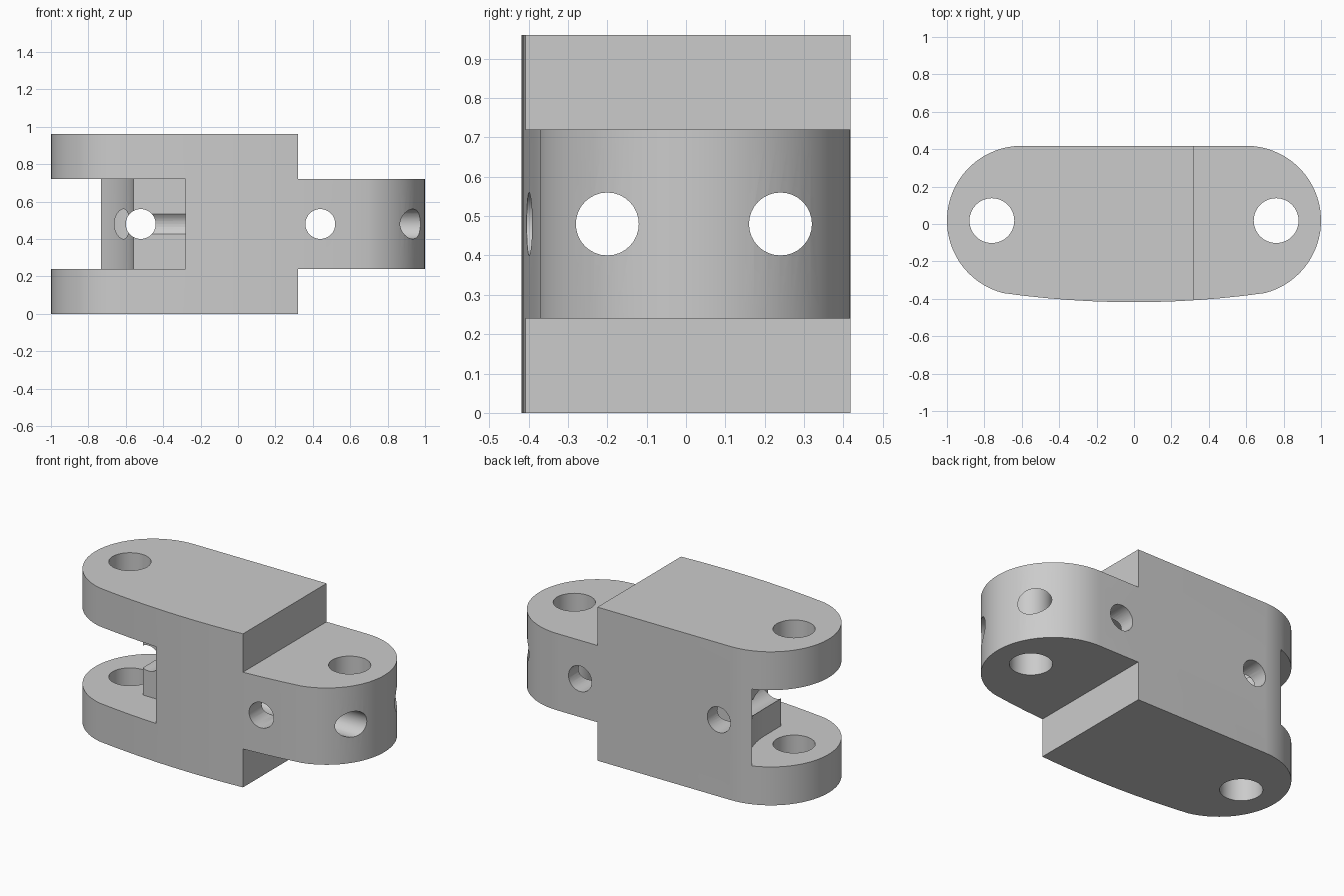
import bpy, bmesh, math
from mathutils import Matrix

default = bpy.data.objects.get("Cube")
if default:
    bpy.data.objects.remove(default, do_unlink=True)

HEIGHT = 0.96
MID = HEIGHT / 2
LOW, HIGH = 0.24, 0.72      # tongue and slot levels
CY = 0.018                  # pin line
END_R, END_X = 0.4, 0.6     # rounded ends

grey = bpy.data.materials.new("plain grey")
grey.use_nodes = True
colour = (0.6, 0.6, 0.6, 1)
grey.diffuse_color = colour
grey.node_tree.nodes["Principled BSDF"].inputs["Base Color"].default_value = colour


def arc(cx, cy, r, start, end, steps):
    """Points along an arc, angles in degrees."""
    angles = [math.radians(start + (end - start) * i / steps) for i in range(steps + 1)]
    return [(cx + r * math.cos(a), cy + r * math.sin(a)) for a in angles]


def to_object(name, bm):
    bmesh.ops.recalc_face_normals(bm, faces=bm.faces)
    mesh = bpy.data.meshes.new(name)
    bm.to_mesh(mesh)
    bm.free()
    obj = bpy.data.objects.new(name, mesh)
    bpy.context.collection.objects.link(obj)
    mesh.materials.append(grey)
    return obj


def prism(name, points, z0, z1):
    bm = bmesh.new()
    face = bm.faces.new([bm.verts.new((x, y, z0)) for x, y in points])
    moved = bmesh.ops.extrude_face_region(bm, geom=[face])["geom"]
    verts = [g for g in moved if isinstance(g, bmesh.types.BMVert)]
    bmesh.ops.translate(bm, verts=verts, vec=(0, 0, z1 - z0))
    return to_object(name, bm)


def rod(name, radius, length, centre, axis):
    turn = {"X": Matrix.Rotation(math.pi / 2, 4, "Y"),
            "Y": Matrix.Rotation(math.pi / 2, 4, "X"),
            "Z": Matrix()}[axis]
    bm = bmesh.new()
    bmesh.ops.create_cone(bm, cap_ends=True, segments=32, radius1=radius, radius2=radius,
                          depth=length, matrix=Matrix.Translation(centre) @ turn)
    return to_object(name, bm)


def rectangle(x0, x1, y0, y1):
    return [(x0, y0), (x1, y0), (x1, y1), (x0, y1)]


def cut(target, cutter):
    mod = target.modifiers.new("cut", "BOOLEAN")
    mod.operation, mod.solver, mod.object = "DIFFERENCE", "EXACT", cutter
    bpy.context.view_layer.objects.active = target
    bpy.ops.object.modifier_apply(modifier=mod.name)
    bpy.data.objects.remove(cutter, do_unlink=True)


# Link outline: flat back, round ends, gently bowed front
turn = math.degrees(math.acos(0.25))
right_end = arc(END_X, CY, END_R, 90, -turn, 32)
corner_x, corner_y = right_end[-1]
sag = 0.418 + corner_y
bow_r = (corner_x ** 2 + sag ** 2) / (2 * sag)
half = math.degrees(math.asin(corner_x / bow_r))
front = arc(0, bow_r - 0.418, bow_r, half - 90, -half - 90, 12)
left_end = [(-x, y) for x, y in reversed(right_end)]
link = prism("hinged_link", right_end + front[1:-1] + left_end, 0, HEIGHT)

# Tongue: trim above and below at the right end
for z0, z1 in ((-0.1, LOW), (HIGH, HEIGHT + 0.1)):
    cut(link, prism("tongue_trim", rectangle(0.32, 1.2, -0.6, 0.6), z0, z1))

# Slot between the two lugs: hollow back wall, stepped front pocket
hollow = arc(-1.06, CY, 0.5, 0, 60, 20)
slot = [(-1.2, -0.6), (-0.28, -0.6), (-0.28, -0.14), (-0.56, -0.14)] + hollow + [(-1.2, 0.6)]
cut(link, prism("slot_cutter", slot, LOW, HIGH))

# Pin holes, crossways holes and lengthways channels
for x in (-0.76, 0.76):
    cut(link, rod("pin_hole", 0.12, 1.4, (x, CY, MID), "Z"))
for x in (-0.52, 0.44):
    cut(link, rod("cross_hole", 0.08, 1.4, (x, 0, MID), "Y"))
for y in (-0.2, 0.24):
    cut(link, rod("channel", 0.08, 2.6, (0, y, MID), "X"))

bpy.ops.object.select_all(action="DESELECT")
link.select_set(True)
bpy.context.view_layer.objects.active = link
bpy.ops.object.shade_smooth_by_angle(angle=math.radians(30))
